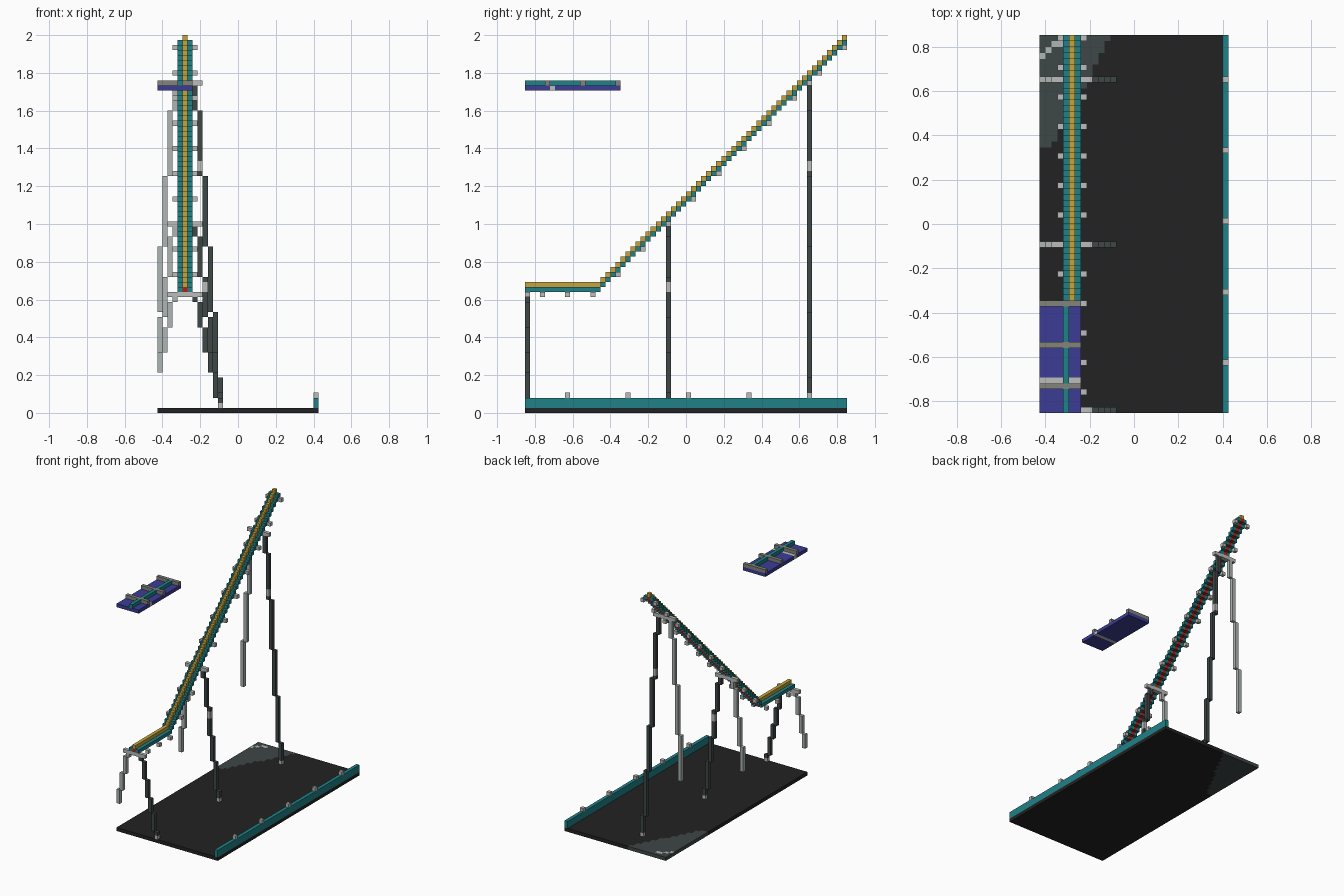
import bpy
import bmesh
from mathutils import Vector

cube = bpy.data.objects.get("Cube")
if cube:
    bpy.data.objects.remove(cube, do_unlink=True)

# Block grid: 32 wide, 64 deep, 75 tall
U = 2 / 75
NX, NY = 32, 64


def material(name, hexcode):
    srgb = [int(hexcode[i:i + 2], 16) / 255 for i in (0, 2, 4)]
    col = [c / 12.92 if c < 0.04045 else ((c + 0.055) / 1.055) ** 2.4 for c in srgb] + [1]
    m = bpy.data.materials.new(name)
    m.use_nodes = True
    m.diffuse_color = col
    m.node_tree.nodes["Principled BSDF"].inputs["Base Color"].default_value = col
    return m


BLACK = material("black", "222222")
TEAL = material("teal", "1f8187")
GOLD = material("gold", "c6a43a")
BLUE = material("blue", "3c3c96")
LIGHT = material("light_grey", "bcbcba")
PALE = material("pale_grey", "aeb6b4")
DARK = material("dark_grey", "3f4747")
RED = material("red", "b41e14")
STONE = material("stone_grey", "83837c")


def blocks(name, boxes, mat):
    """Boxes are (x, y, z, width, depth, height) in grid cells."""
    bm = bmesh.new()
    for x, y, z, w, d, h in boxes:
        verts = bmesh.ops.create_cube(bm, size=1)["verts"]
        for v in verts:
            v.co = Vector((x + (v.co.x + 0.5) * w - NX / 2,
                           y + (v.co.y + 0.5) * d - NY / 2,
                           z + (v.co.z + 0.5) * h)) * U
    me = bpy.data.meshes.new(name)
    bm.to_mesh(me)
    bm.free()
    me.materials.append(mat)
    ob = bpy.data.objects.new(name, me)
    bpy.context.collection.objects.link(ob)
    return ob


# Ground slab with a grey corner patch and a pale streak across it
FLAT, PATCH = 15, 45
ground, patch = [(0, 0, 0, NX, PATCH, 1)], []
for y in range(PATCH, NY):
    edge = round(12 - (NY - 1 - y) * 0.55)
    patch.append((0, y, 0, edge, 1, 1))
    ground.append((edge, y, 0, NX - edge, 1, 1))
blocks("ground_slab", ground, BLACK)
blocks("ground_patch", patch, DARK)
blocks("ground_streak", [(x, 60 + round(x * 0.8), 0.99, 1, 1, 0.03) for x in range(4)], PALE)

# Side wall with small lamps
blocks("side_wall", [(31, 0, 1, 1, NY, 2)], TEAL)
blocks("wall_lamps", [(31, y, 3, 1, 1, 1) for y in range(8, NY, 12)], LIGHT)


# Ramp: a flat run followed by a one-to-one stair
def deck(y):
    return 24 + max(0, y - FLAT + 1)


slope = range(FLAT, NY)
for name, x, dz, mat in (("ramp_edge_left", 6, 0, TEAL), ("ramp_edge_right", 4, 0, TEAL),
                         ("ramp_core", 5, 0, RED), ("ramp_rail", 5, 1, GOLD)):
    blocks(name, [(x, 0, deck(0) + dz, 1, FLAT, 1)]
           + [(x, y, deck(y) + dz, 1, 1, 1) for y in slope], mat)
blocks("ramp_lamps", [(x, y, deck(y) - 1, 1, 1, 1)
                      for y in range(3, NY, 5) for x in (3, 7)], LIGHT)

# Trestles: crossbar, splayed dark leg with a foot and bands, pale leg cut at the edge
for label, y, bands in (("front", 0, ()), ("middle", 28, (24, 25)), ("rear", 56, (48, 49))):
    top = deck(y)
    blocks(label + "_crossbar", [(2, y, top - 1, 7, 1, 1)], LIGHT)
    dark, trim, pale = [], [], []
    for z in range(1, top - 1):
        step = int((top - z) * 5 / top + 0.499)
        (trim if z == 1 or z in bands else dark).append((7 + step, y, z, 1, 1, 1))
        if step <= 3:
            pale.append((3 - step, y, z, 1, 1, 1))
    blocks(label + "_dark_leg", dark, DARK)
    blocks(label + "_leg_trim", trim, LIGHT)
    blocks(label + "_pale_leg", pale, PALE)

# Floating platform with ribs and a spine
LEVEL = 64
blocks("platform_panel", [(0, 0, LEVEL, 7, 5, 1), (0, 6, LEVEL, 7, 13, 1)], BLUE)
blocks("platform_strip", [(0, 5, LEVEL, 7, 1, 1)], LIGHT)
ribs = (4, 11, 18)
blocks("platform_ribs", [(0, y, LEVEL + 1, 7, 1, 1) for y in ribs], STONE)
blocks("platform_spine", [(4, a, LEVEL + 1, 1, b - a, 1)
                          for a, b in ((0, 4), (5, 11), (12, 18))], TEAL)
